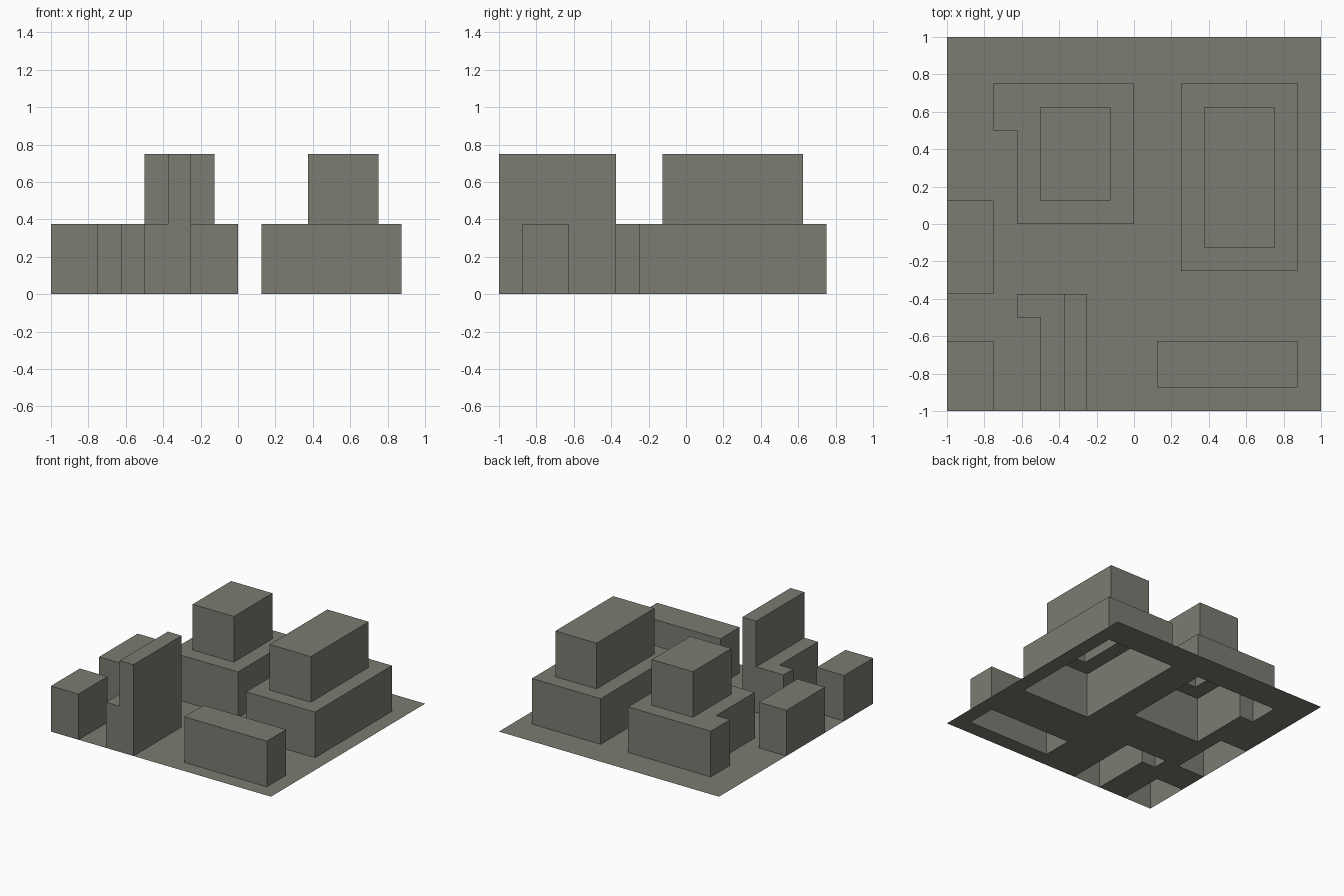
import bpy

if "Cube" in bpy.data.objects:
    bpy.data.objects.remove(bpy.data.objects["Cube"])

U = 0.125      # plan module: every edge sits on this grid
FLOOR = 0.375  # height of one building tier

stone = bpy.data.materials.new("warm grey")
stone.diffuse_color = (0.2, 0.2, 0.17, 1)
stone.use_nodes = True
stone.node_tree.nodes["Principled BSDF"].inputs["Base Color"].default_value = stone.diffuse_color


def area(x0, x1, y0, y1):
    """Set of grid cells covered by a rectangle given in model units."""
    r = [round(v / U) for v in (x0, x1, y0, y1)]
    return {(i, j) for i in range(r[0], r[1]) for j in range(r[2], r[3])}


def tier(name, cells, top, bottom=None, opening=frozenset()):
    """Open-bottomed shell: walls round the footprint, and a roof with an opening."""
    verts, faces = [], []

    def quad(*points):
        faces.append(range(len(verts), len(verts) + 4))
        verts.extend((x * U, y * U, z) for x, y, z in points)

    for i, j in sorted(cells):
        if (i, j) not in opening:
            quad((i, j, top), (i + 1, j, top), (i + 1, j + 1, top), (i, j + 1, top))
        if bottom is None:
            continue
        sides = {(0, -1): ((i, j), (i + 1, j)),
                 (1, 0): ((i + 1, j), (i + 1, j + 1)),
                 (0, 1): ((i + 1, j + 1), (i, j + 1)),
                 (-1, 0): ((i, j + 1), (i, j))}
        for (di, dj), (a, b) in sides.items():
            if (i + di, j + dj) not in cells:
                quad((*a, bottom), (*b, bottom), (*b, top), (*a, top))
    mesh = bpy.data.meshes.new(name)
    mesh.from_pydata(verts, [], [tuple(f) for f in faces])
    mesh.materials.append(stone)
    obj = bpy.data.objects.new(name, mesh)
    bpy.context.collection.objects.link(obj)


# Footprints: name -> (lower block, upper tower)
buildings = {
    "notched_block": (area(-0.75, 0, 0, 0.75) - area(-0.75, -0.625, 0, 0.5),
                      area(-0.5, -0.125, 0.125, 0.625)),
    "large_block": (area(0.25, 0.875, -0.25, 0.75),
                    area(0.375, 0.75, -0.125, 0.625)),
    "slab_block": (area(-0.625, -0.25, -1, -0.375) - area(-0.625, -0.5, -1, -0.5),
                   area(-0.375, -0.25, -1, -0.375)),
    "low_front_block": (area(0.125, 0.875, -0.875, -0.625), set()),
    "left_side_block": (area(-1, -0.75, -0.375, 0.125), set()),
    "corner_block": (area(-1, -0.75, -1, -0.625), set()),
}

# Blocks and the towers standing on them
for name, (low, high) in buildings.items():
    tier(name + "_base", low, FLOOR, 0, high)
    if high:
        tier(name + "_tower", high, 2 * FLOOR, FLOOR)

# Ground sheet, open beneath every block
built = set().union(*(low for low, _ in buildings.values()))
tier("ground_sheet", area(-1, 1, -1, 1), 0, opening=built)
